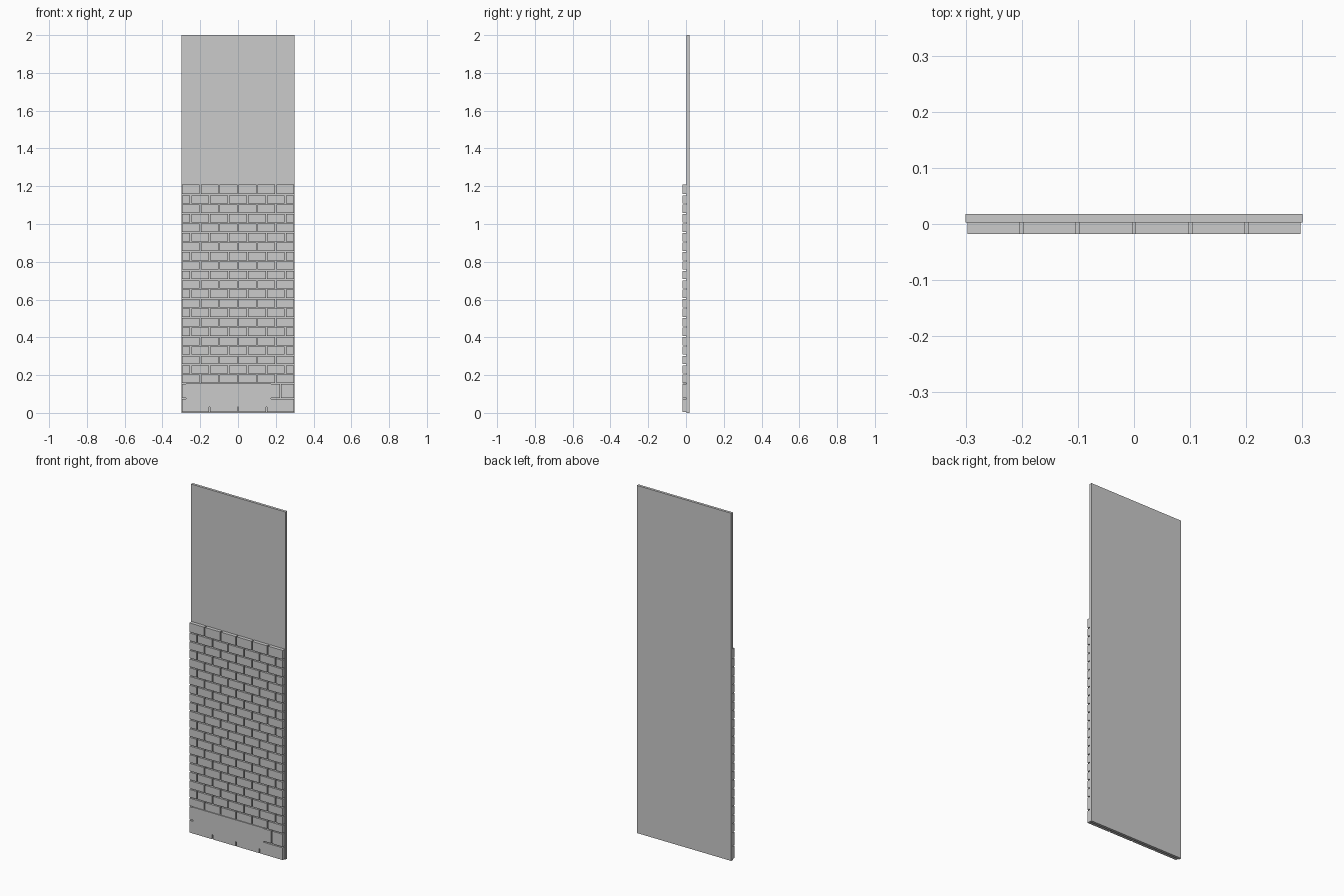
import bpy, bmesh
from mathutils import Matrix

if "Cube" in bpy.data.objects:
    bpy.data.objects.remove(bpy.data.objects["Cube"])

W = 0.30          # half width of the panel
G = 0.003         # half of a joint between bricks
Y0, Y1, Y2 = -0.0175, 0.0025, 0.0175   # brick face, panel face, panel back


def box(bm, x0, x1, y0, y1, z0, z1):
    m = Matrix.Translation(((x0 + x1) / 2, (y0 + y1) / 2, (z0 + z1) / 2)) \
        @ Matrix.Diagonal((x1 - x0, y1 - y0, z1 - z0, 1))
    bmesh.ops.create_cube(bm, size=1, matrix=m)


def finish(bm, name):
    me = bpy.data.meshes.new(name)
    bm.to_mesh(me)
    bm.free()
    ob = bpy.data.objects.new(name, me)
    bpy.context.collection.objects.link(ob)


def course(bm, z0, z1, length, shifted):
    # one row of bricks across the panel; shifted rows have half bricks at the ends
    n = round(2 * W / length)
    if shifted:
        joints = [-W] + [-W + length * (k + 0.5) for k in range(n)] + [W]
    else:
        joints = [-W + length * k for k in range(n + 1)]
    for a, b in zip(joints, joints[1:]):
        box(bm, a + G, b - G, Y0, Y1, z0, z1)


# backing panel
bm = bmesh.new()
box(bm, -W, W, Y1, Y2, 0, 2)
finish(bm, "backing_panel")

# small bricks in running bond, top row slightly taller
bm = bmesh.new()
for i in range(21):
    z = 0.155 + 0.05 * i
    course(bm, z + G, 1.21 if i == 20 else z + 0.05 - G, 0.1, i % 2 == 1)
finish(bm, "wall_bricks")

# two rows of large base bricks
bm = bmesh.new()
course(bm, 0.004, 0.077 - G, 0.15, False)
course(bm, 0.077 + G, 0.155 - G, 0.15, True)
finish(bm, "base_bricks")

# flush slab filling the joints of the base
bm = bmesh.new()
box(bm, -0.275, 0.175, Y0, Y1, 0.03, 0.155)
finish(bm, "base_slab")
